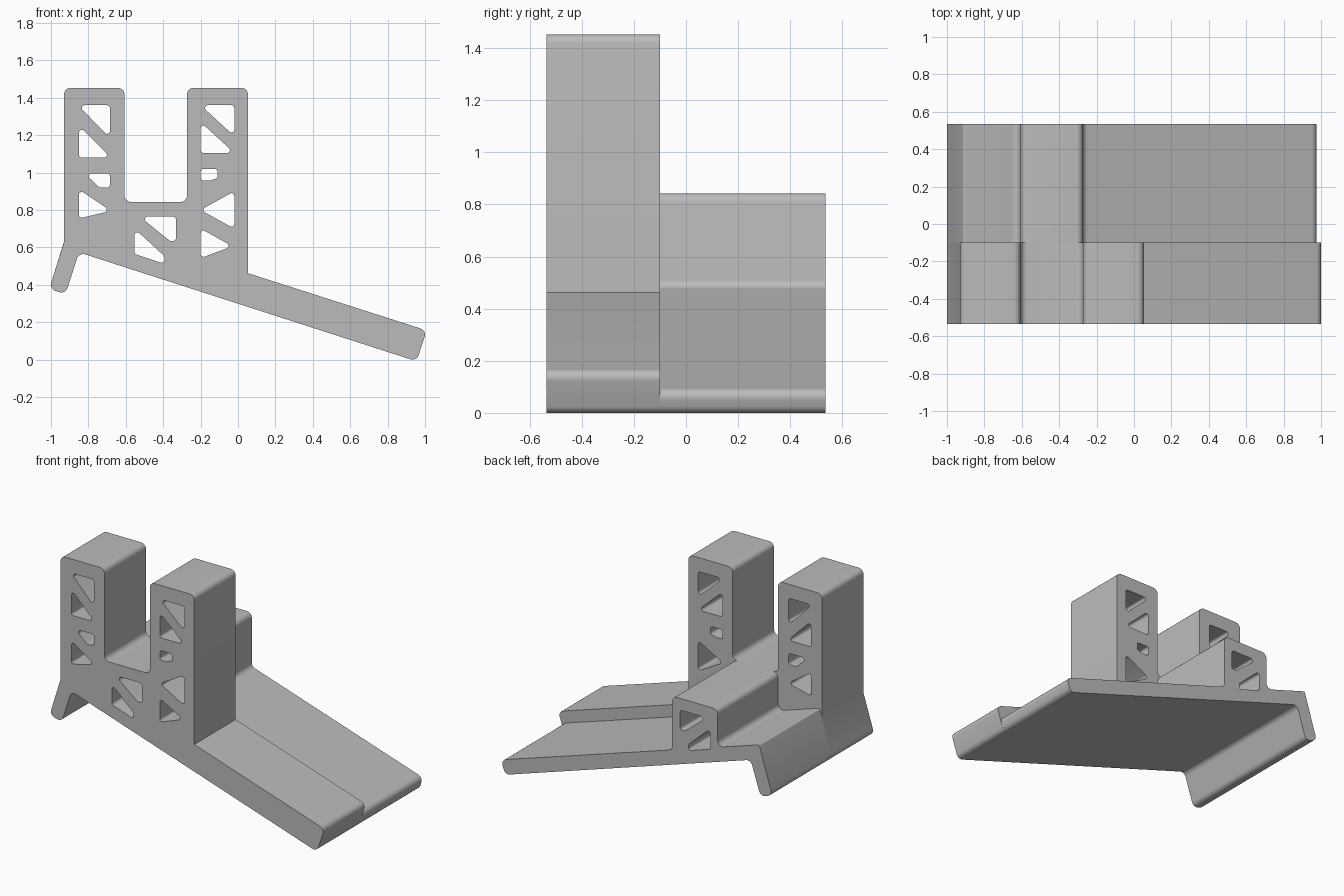
import bpy
import math
from mathutils import Vector

cube = bpy.data.objects.get("Cube")
if cube:
    bpy.data.objects.remove(cube)

grey = bpy.data.materials.new("plain grey")
grey.use_nodes = True
colour = (0.5, 0.5, 0.5, 1)
grey.diffuse_color = colour
grey.node_tree.nodes["Principled BSDF"].inputs["Base Color"].default_value = colour

FRONT, SEAM, BACK = -0.535, -0.1, 0.535
EDGE, HOLE, SHARP = 0.035, 0.02, 0


def rounded(points, default_radius):
    """Replace each corner by a tangent arc; a third value overrides the radius."""
    outline = []
    count = len(points)
    for i, point in enumerate(points):
        corner = Vector(point[:2])
        radius = point[2] if len(point) > 2 else default_radius
        if radius == 0:
            outline.append(corner)
            continue
        to_prev = (Vector(points[i - 1][:2]) - corner).normalized()
        to_next = (Vector(points[(i + 1) % count][:2]) - corner).normalized()
        half = to_prev.angle(to_next) / 2
        centre = corner + (to_prev + to_next).normalized() * radius / math.sin(half)
        start = corner + to_prev * radius / math.tan(half) - centre
        end = corner + to_next * radius / math.tan(half) - centre
        sweep = math.pi - 2 * half
        steps = max(2, math.ceil(sweep / math.radians(13)))
        for step in range(steps + 1):
            t = step / steps
            arc = start * math.sin((1 - t) * sweep) + end * math.sin(t * sweep)
            outline.append(centre + arc / math.sin(sweep))
    return outline


def extrude_profile(name, outlines, y_start, y_end):
    """Extrude a filled outline with holes along y."""
    curve = bpy.data.curves.new(name, "CURVE")
    curve.dimensions = "2D"
    curve.fill_mode = "BOTH"
    curve.extrude = (y_end - y_start) / 2
    for outline in outlines:
        spline = curve.splines.new("POLY")
        spline.points.add(len(outline) - 1)
        spline.use_cyclic_u = True
        for target, p in zip(spline.points, outline):
            target.co = (p.x, p.y, 0, 1)
    obj = bpy.data.objects.new(name, curve)
    bpy.context.collection.objects.link(obj)
    obj.location.y = (y_start + y_end) / 2
    obj.rotation_euler.x = math.pi / 2
    bpy.ops.object.select_all(action="DESELECT")
    obj.select_set(True)
    bpy.context.view_layer.objects.active = obj
    bpy.ops.object.convert(target="MESH")
    obj = bpy.context.object
    bpy.ops.object.mode_set(mode="EDIT")
    bpy.ops.mesh.select_all(action="SELECT")
    bpy.ops.mesh.remove_doubles(threshold=0.0001)
    bpy.ops.mesh.normals_make_consistent(inside=False)
    bpy.ops.object.mode_set(mode="OBJECT")
    bpy.ops.object.shade_smooth_by_angle(angle=math.radians(30))
    obj.data.materials.clear()
    obj.data.materials.append(grey)
    return obj


# Underside and hooked lip, shared by both halves
underside = [(0.955, -0.009), (-0.85, 0.573), (-0.922, 0.35), (-1.009, 0.378)]

# Front half: two towers on a thick sloping plate
front_outline = [
    (-0.93, 0.63, SHARP), (-0.93, 1.453), (-0.607, 1.453), (-0.607, 0.843),
    (-0.273, 0.843), (-0.273, 1.453), (0.053, 1.453), (0.053, 0.462, SHARP),
    (1.009, 0.156),
] + underside

# Rear half: low block on a thinner plate
rear_outline = [
    (-0.912, 0.69, 0.01), (-0.607, 0.592), (-0.607, 0.843),
    (-0.273, 0.843), (-0.273, 0.485), (0.984, 0.083),
] + underside

# Openings through the towers
tower_holes = [
    [(-0.855, 1.36), (-0.685, 1.36), (-0.685, 1.185)],
    [(-0.85, 1.25), (-0.85, 1.08), (-0.68, 1.08)],
    [(-0.685, 0.995), (-0.685, 0.92), (-0.74, 0.92), (-0.82, 0.995)],
    [(-0.85, 0.91), (-0.68, 0.795), (-0.85, 0.755)],
    [(-0.2, 1.36), (-0.02, 1.36), (-0.02, 1.195)],
    [(-0.2, 1.27), (-0.2, 1.105), (-0.02, 1.105)],
    [(-0.2, 1.02), (-0.11, 1.02), (-0.11, 0.97), (-0.15, 0.957), (-0.2, 0.957)],
    [(-0.02, 0.9), (-0.02, 0.7), (-0.2, 0.8)],
    [(-0.2, 0.7), (-0.03, 0.606), (-0.2, 0.543)],
]

# Openings through the whole length of the middle block
block_holes = [
    [(-0.525, 0.765), (-0.332, 0.765), (-0.332, 0.635), (-0.365, 0.635)],
    [(-0.553, 0.7), (-0.393, 0.553), (-0.393, 0.512), (-0.553, 0.565)],
]

small = [rounded(h, 0.015) for h in tower_holes]
through = [rounded(h, 0.015) for h in block_holes]
extrude_profile("tower_section", [rounded(front_outline, EDGE)] + small + through, FRONT, SEAM)
extrude_profile("rear_section", [rounded(rear_outline, EDGE)] + through, SEAM, BACK)
